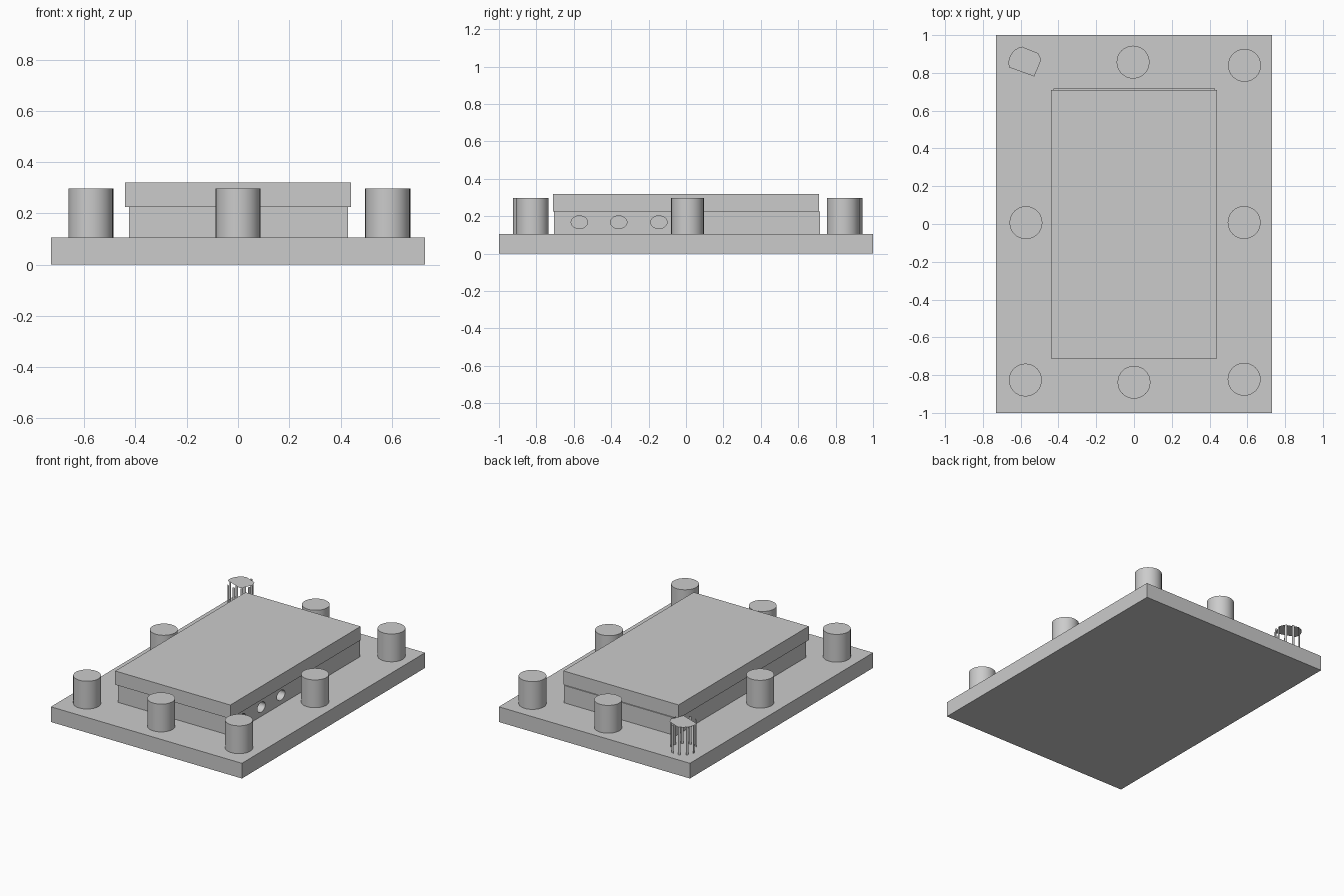
import bpy, bmesh, math

if "Cube" in bpy.data.objects:
    bpy.data.objects.remove(bpy.data.objects["Cube"])

grey = bpy.data.materials.new("plain_grey")
grey.diffuse_color = (0.6, 0.6, 0.6, 1)
grey.use_nodes = True
grey.node_tree.nodes["Principled BSDF"].inputs["Base Color"].default_value = grey.diffuse_color


def finish(name, bm):
    mesh = bpy.data.meshes.new(name)
    bm.to_mesh(mesh)
    bm.free()
    mesh.materials.append(grey)
    ob = bpy.data.objects.new(name, mesh)
    bpy.context.collection.objects.link(ob)
    return ob


def box(name, x0, x1, y0, y1, z0, z1):
    bm = bmesh.new()
    bmesh.ops.create_cube(bm, size=1)
    for v in bm.verts:
        v.co = (x1 if v.co.x > 0 else x0, y1 if v.co.y > 0 else y0, z1 if v.co.z > 0 else z0)
    return finish(name, bm)


def smooth(ob):
    bpy.ops.object.select_all(action='DESELECT')
    ob.select_set(True)
    bpy.context.view_layer.objects.active = ob
    bpy.ops.object.shade_smooth_by_angle(angle=math.radians(35))


BASE_TOP, POST_TOP, RADIUS, SIDES = 0.105, 0.297, 0.087, 32

# Base plate, raised block and overhanging lid
box("base_plate", -0.73, 0.73, -1, 1, 0, BASE_TOP)
block = box("raised_block", -0.425, 0.43, -0.705, 0.717, BASE_TOP, 0.225)
box("lid", -0.44, 0.44, -0.712, 0.71, 0.225, 0.32)

# Three blind oval holes in the right side of the block
for i, y in enumerate((-0.57, -0.36, -0.145)):
    bm = bmesh.new()
    bmesh.ops.create_cone(bm, cap_ends=True, segments=32, radius1=1, radius2=1, depth=0.4)
    for v in bm.verts:
        v.co = (0.5 + v.co.z, y + 0.044 * v.co.x, 0.168 + 0.034 * v.co.y)
    bmesh.ops.recalc_face_normals(bm, faces=bm.faces)
    cutter = finish(f"hole_cutter_{i + 1}", bm)
    cutter.hide_render = True
    cutter.hide_set(True)
    cut = block.modifiers.new("hole", 'BOOLEAN')
    cut.operation = 'DIFFERENCE'
    cut.solver = 'EXACT'
    cut.object = cutter
smooth(block)

# Seven solid posts around the rim
posts = [(-0.005, 0.857), (0.585, 0.84), (-0.572, 0.007), (0.583, 0.008),
         (-0.575, -0.826), (0, -0.838), (0.583, -0.822)]
for i, (x, y) in enumerate(posts):
    bm = bmesh.new()
    bmesh.ops.create_cone(bm, cap_ends=True, segments=SIDES, radius1=RADIUS, radius2=RADIUS,
                          depth=POST_TOP - BASE_TOP)
    bmesh.ops.translate(bm, verts=bm.verts, vec=(x, y, (POST_TOP + BASE_TOP) / 2))
    smooth(finish(f"post_{i + 1}", bm))

# Broken post at the back left: thin upright slats under a clipped cap
cx, cy = -0.577, 0.853


def rim(degrees, z):
    a = math.radians(degrees)
    return (cx + RADIUS * math.cos(a), cy + RADIUS * math.sin(a), z)


bm = bmesh.new()
step = 360 / SIDES
for i in range(0, SIDES, 3):
    a, b = i * step, (i + 1) * step
    bm.faces.new([bm.verts.new(rim(*p)) for p in
                  ((a, BASE_TOP), (b, BASE_TOP), (b, POST_TOP), (a, POST_TOP))])
cap = [304, 370, 395] + [100 + 12 * k for k in range(9)]
bm.faces.new([bm.verts.new(rim(a, POST_TOP)) for a in cap])
finish("broken_post", bm)
